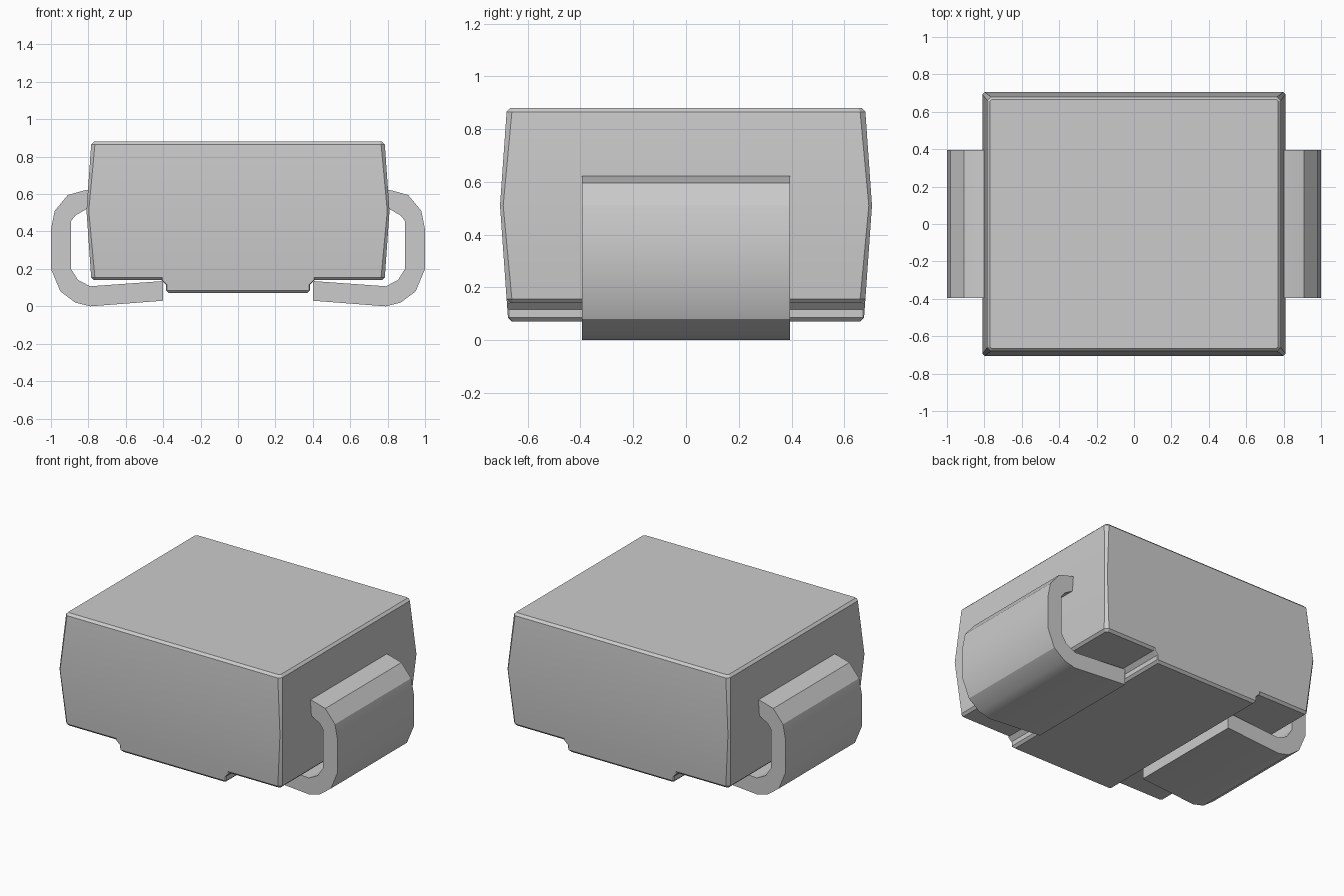
import bpy
import bmesh
from math import radians

if "Cube" in bpy.data.objects:
    bpy.data.objects.remove(bpy.data.objects["Cube"], do_unlink=True)

grey = bpy.data.materials.new("light grey")
grey.use_nodes = True
grey.diffuse_color = (0.6, 0.6, 0.6, 1)
grey.node_tree.nodes["Principled BSDF"].inputs["Base Color"].default_value = (0.6, 0.6, 0.6, 1)


def loft(name, rings, cap=True):
    """Skin a list of closed point rings and cap both ends."""
    bm = bmesh.new()
    loops = [[bm.verts.new(p) for p in ring] for ring in rings]
    for low, high in zip(loops, loops[1:]):
        for i in range(len(low)):
            j = (i + 1) % len(low)
            bm.faces.new((low[i], low[j], high[j], high[i]))
    bm.faces.new(loops[0][::-1])
    bm.faces.new(loops[-1])
    bmesh.ops.recalc_face_normals(bm, faces=bm.faces)
    mesh = bpy.data.meshes.new(name)
    bm.to_mesh(mesh)
    bm.free()
    mesh.materials.append(grey)
    obj = bpy.data.objects.new(name, mesh)
    bpy.context.collection.objects.link(obj)
    bpy.ops.object.select_all(action='DESELECT')
    obj.select_set(True)
    bpy.context.view_layer.objects.active = obj
    bpy.ops.object.shade_smooth_by_angle(angle=radians(25))
    return obj


def chamfered_ring(z, x, y, c):
    """Rectangle of half sizes x, y with its corners cut by c."""
    return [(x, c - y, z), (x, y - c, z), (x - c, y, z), (c - x, y, z),
            (-x, y - c, z), (-x, c - y, z), (c - x, -y, z), (x - c, -y, z)]


# Moulded body, widest at the parting line: z, half width, half depth, corner cut
body_levels = [(0.14, 0.77, 0.665, 0.01), (0.155, 0.785, 0.68, 0.02),
               (0.51, 0.81, 0.705, 0.012),
               (0.865, 0.785, 0.68, 0.02), (0.88, 0.77, 0.665, 0.01)]
loft("body", [chamfered_ring(*level) for level in body_levels])

# Raised foot under the body, flaring where it meets the underside
foot_levels = [(0.07, 0.37, 0.66, 0.005), (0.085, 0.385, 0.675, 0.005),
               (0.115, 0.385, 0.677, 0.005), (0.14, 0.41, 0.679, 0.005),
               (0.155, 0.41, 0.68, 0.005)]
loft("foot", [chamfered_ring(*level) for level in foot_levels])

# Bent strip leads: outer side going down, then inner side coming back up
lead_profile = [(0.78, 0.625), (0.82, 0.62), (0.91, 0.595), (0.98, 0.51), (1.0, 0.41),
                (1.0, 0.2), (0.95, 0.08), (0.87, 0.02), (0.79, 0.0), (0.4, 0.03),
                (0.4, 0.135), (0.79, 0.107), (0.855, 0.14), (0.893, 0.2),
                (0.893, 0.455), (0.87, 0.485), (0.81, 0.52), (0.78, 0.525)]
for name, side in (("left_lead", 1), ("right_lead", -1)):
    loft(name, [[(side * x, y, z) for x, z in lead_profile] for y in (-0.395, 0.395)])
